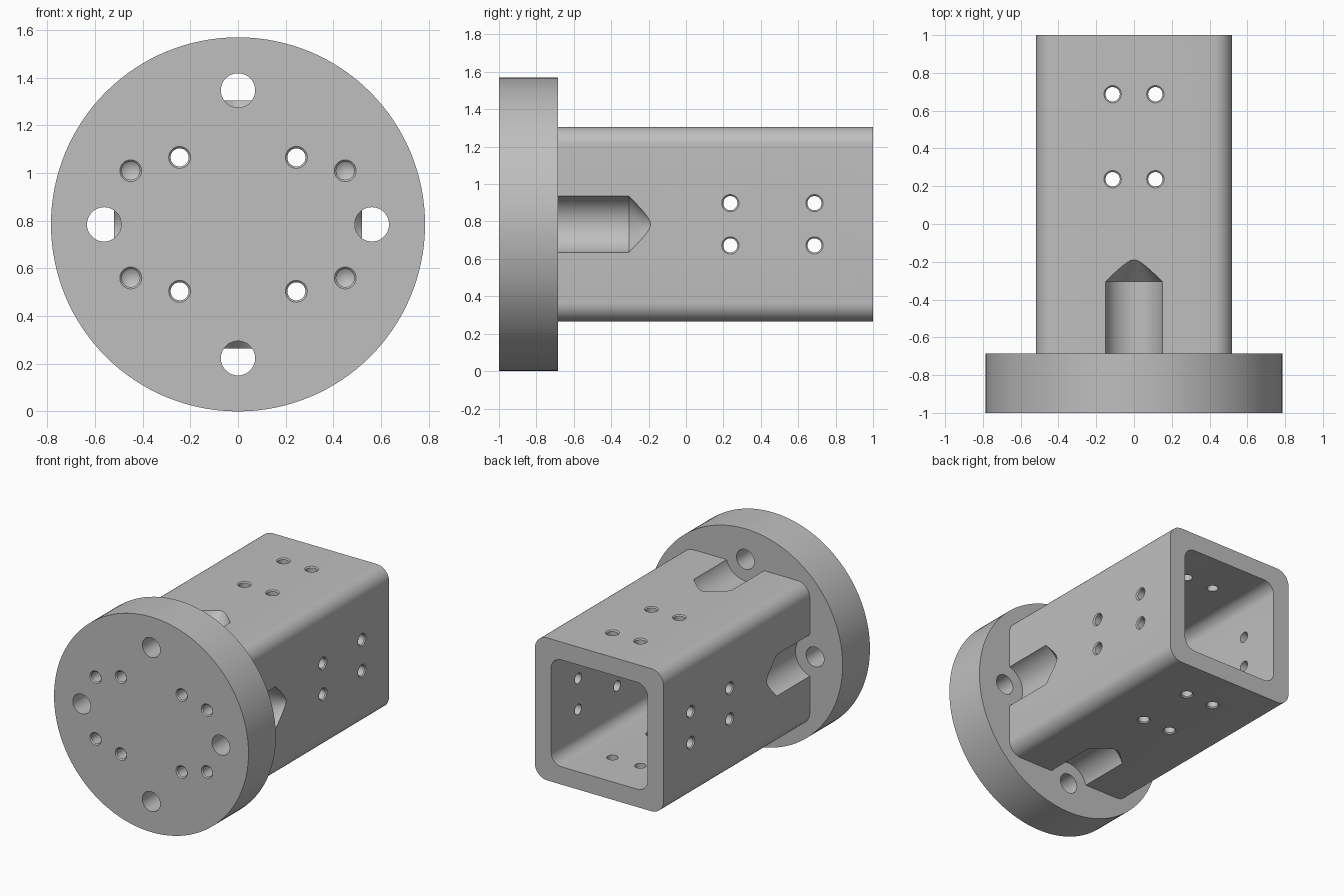
import bpy, bmesh, math
from mathutils import Matrix, Vector

cube = bpy.data.objects.get("Cube")
if cube:
    bpy.data.objects.remove(cube, do_unlink=True)

MID = 0.785            # height of the main axis, also the flange radius
FRONT, STEP, BACK = -1.0, -0.685, 1.0
OUTER, INNER = 0.52, 0.39
BOLT = 0.562           # radius of the mounting-hole circle

metal = bpy.data.materials.new("grey metal")
metal.use_nodes = True
metal.diffuse_color = (0.52, 0.52, 0.52, 1)
metal.node_tree.nodes["Principled BSDF"].inputs["Base Color"].default_value = metal.diffuse_color


def make_object(name, bm):
    bmesh.ops.recalc_face_normals(bm, faces=bm.faces)
    mesh = bpy.data.meshes.new(name)
    bm.to_mesh(mesh)
    bm.free()
    mesh.materials.append(metal)
    obj = bpy.data.objects.new(name, mesh)
    bpy.context.collection.objects.link(obj)
    return obj


def lathe(bm, profile, start, direction, sides=32):
    """Closed solid of revolution; profile is (radius, depth) along direction."""
    turn = Vector((0, 0, 1)).rotation_difference(Vector(direction)).to_matrix().to_4x4()
    place = Matrix.Translation(start) @ turn
    rings = []
    for r, t in profile:
        count = sides if r > 0 else 1
        rings.append([bm.verts.new(place @ Vector((r * math.cos(math.tau * i / sides),
                                                   r * math.sin(math.tau * i / sides), t)))
                      for i in range(count)])
    if len(rings[0]) > 1:
        bm.faces.new(rings[0])
    if len(rings[-1]) > 1:
        bm.faces.new(rings[-1])
    for a, b in zip(rings, rings[1:]):
        for i in range(sides):
            j = (i + 1) % sides
            if len(b) == 1:
                bm.faces.new((a[i], a[j], b[0]))
            else:
                bm.faces.new((a[i], a[j], b[j], b[i]))


def rounded_bar(name, half, radius, y0, y1):
    """Square bar along y with rounded long edges."""
    bm = bmesh.new()
    bmesh.ops.create_cube(bm, size=1)
    bmesh.ops.scale(bm, vec=(2 * half, y1 - y0, 2 * half), verts=bm.verts)
    bmesh.ops.translate(bm, vec=(0, (y0 + y1) / 2, MID), verts=bm.verts)
    long_edges = [e for e in bm.edges if abs(e.verts[0].co.y - e.verts[1].co.y) > 0.1]
    bmesh.ops.bevel(bm, geom=long_edges, offset=radius, segments=10, profile=0.5, affect='EDGES')
    return make_object(name, bm)


def cut(obj, cutter):
    cutter.hide_render = True
    mod = obj.modifiers.new("cut", 'BOOLEAN')
    mod.operation = 'DIFFERENCE'
    mod.solver = 'EXACT'
    mod.object = cutter
    bpy.context.view_layer.update()
    graph = bpy.context.evaluated_depsgraph_get()
    mesh = bpy.data.meshes.new_from_object(obj.evaluated_get(graph))
    obj.modifiers.clear()
    obj.data = mesh
    mesh.name = obj.name
    bpy.data.objects.remove(cutter, do_unlink=True)


def screw_hole(depth, tip=0.0):
    """Profile of a chamfered hole, with a conical bottom if tip is given."""
    r = 0.038
    return [(r + 0.008, -0.02), (r + 0.008, 0), (r, 0.008), (r, depth)] + ([(0, depth + tip)] if tip else [])


QUARTERS = [(1, 0), (-1, 0), (0, 1), (0, -1)]
CORNERS = [(1, 1), (1, -1), (-1, 1), (-1, -1)]
INWARD = (0, 1, 0)


def blind_holes(bm):
    for sx, sz in CORNERS:
        lathe(bm, screw_hole(0.42, 0.025), (0.45 * sx, FRONT, MID + 0.225 * sz), INWARD)


# Round flange with mounting, through and blind holes
bm = bmesh.new()
lathe(bm, [(MID, 0), (MID, STEP - FRONT)], (0, FRONT, MID), INWARD, 128)
flange = make_object("flange", bm)

bm = bmesh.new()
for qx, qz in QUARTERS:
    lathe(bm, [(0.072, -0.05), (0.072, 0.4)], (BOLT * qx, FRONT, MID + BOLT * qz), INWARD, 48)
for sx, sz in CORNERS:
    lathe(bm, screw_hole(0.4), (0.245 * sx, FRONT, MID + 0.281 * sz), INWARD)
blind_holes(bm)
cut(flange, make_object("flange_drill", bm))

# Hollow square tube
tube = rounded_bar("tube", OUTER, 0.1, STEP, BACK)
cut(tube, rounded_bar("tube_cavity", INNER, 0.085, STEP - 0.1, BACK + 0.1))

# Screw clearance pockets, side holes and blind holes in the tube
bm = bmesh.new()
for qx, qz in QUARTERS:
    lathe(bm, [(0.157, -0.1), (0.157, 0.38), (0, 0.537)],
          (BOLT * qx, STEP, MID + BOLT * qz), INWARD, 64)
    for y in (0.237, 0.687):
        for side in (-0.113, 0.113):
            start = (OUTER * qx + side * abs(qz), y, MID + OUTER * qz + side * abs(qx))
            lathe(bm, screw_hole(0.18), start, (-qx, 0, -qz))
blind_holes(bm)
cut(tube, make_object("tube_drill", bm))

# Smooth curved walls, sharp machined edges
bpy.ops.object.select_all(action='DESELECT')
for part in (flange, tube):
    part.select_set(True)
bpy.context.view_layer.objects.active = tube
bpy.ops.object.shade_smooth_by_angle(angle=math.radians(25))
